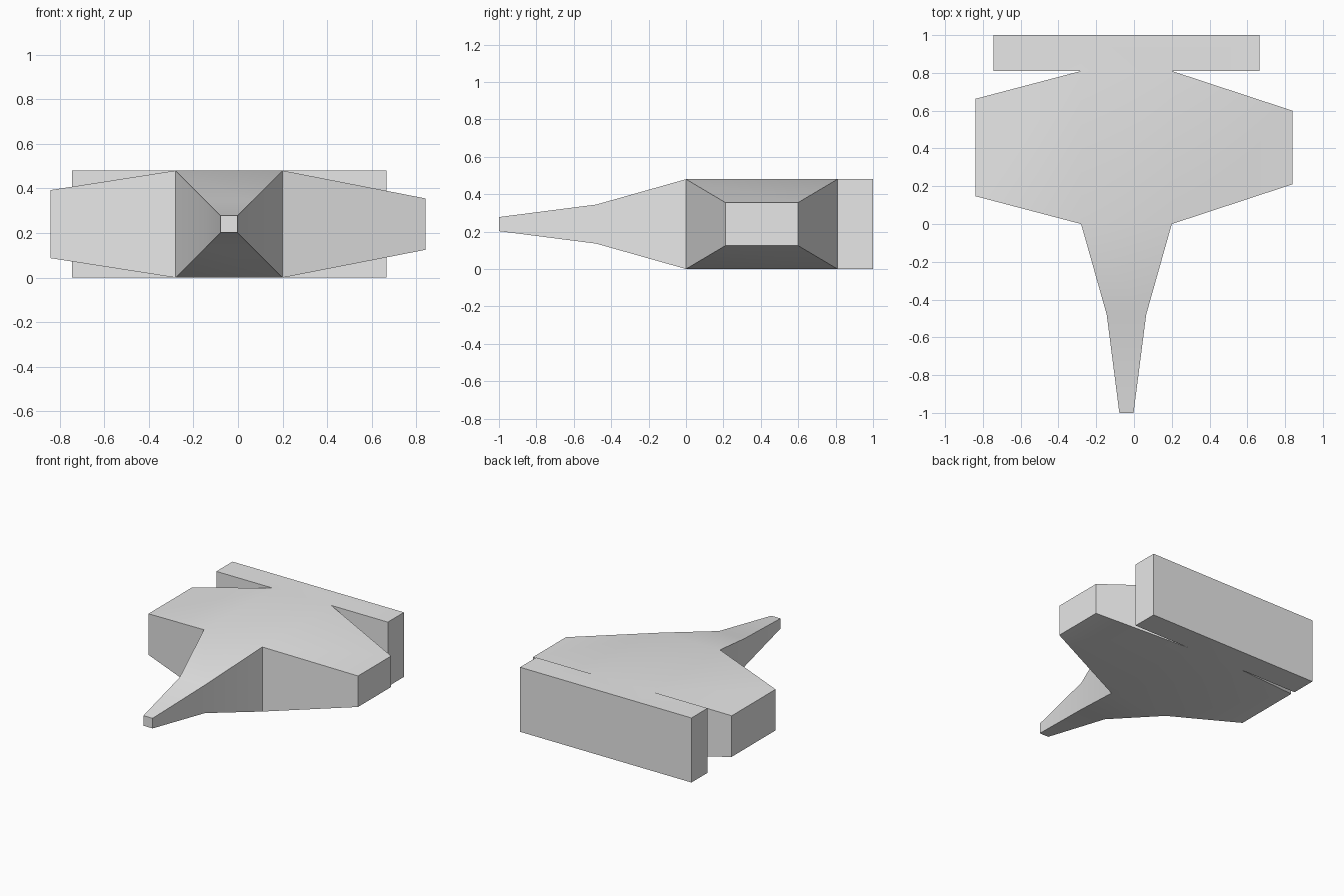
import bpy, bmesh, math
from mathutils import Vector, Matrix

if "Cube" in bpy.data.objects:
    bpy.data.objects.remove(bpy.data.objects["Cube"], do_unlink=True)

grey = bpy.data.materials.new("light grey")
grey.use_nodes = True
grey.diffuse_color = (0.8, 0.8, 0.8, 1)
grey.node_tree.nodes["Principled BSDF"].inputs["Base Color"].default_value = (0.8, 0.8, 0.8, 1)

bm = bmesh.new()


def extrude(face, distance, scale=1.0):
    """Push a face out along its normal, taper its end, return the end face."""
    face.normal_update()
    step = face.normal * distance
    new = bmesh.ops.extrude_discrete_faces(bm, faces=[face])["faces"][0]
    centre = new.calc_center_median()
    for v in new.verts:
        v.co = centre + (v.co - centre) * scale + step
    new.normal_update()
    return new


def facing(direction, faces):
    return max(faces, key=lambda f: f.normal.dot(Vector(direction)))


# Central block
size = Vector((0.48, 0.81, 0.48))
bmesh.ops.create_cube(bm, size=1, matrix=Matrix.Translation((-0.04, 0.405, 0.24))
                      @ Matrix.Diagonal(size).to_4x4())
bm.normal_update()
sides = {name: facing(d, bm.faces) for name, d in {
    "left": (1, 0, 0), "right": (-1, 0, 0),
    "front": (0, -1, 0), "back": (0, 1, 0)}.items()}

# Tapered wings, the left one longer and narrower
extrude(sides["left"], 0.64, 0.48)
extrude(sides["right"], 0.56, 0.636)

# Two-stage nose
extrude(extrude(sides["front"], 0.48, 0.435), 0.52, 0.36)

# Rear crossbar, pushed back and then out to both sides
rear = extrude(sides["back"], 0.19)
bm.normal_update()
ring = [f for e in rear.edges for f in e.link_faces if f is not rear]
ends = [facing((s, 0, 0), ring) for s in (1, -1)]
for end in ends:
    extrude(end, 0.465)

mesh = bpy.data.meshes.new("winged_body")
bm.to_mesh(mesh)
bm.free()
mesh.materials.append(grey)
body = bpy.data.objects.new("winged_body", mesh)
bpy.context.collection.objects.link(body)

# Soft shading over the shallow bends only
bpy.ops.object.select_all(action="DESELECT")
body.select_set(True)
bpy.context.view_layer.objects.active = body
bpy.ops.object.shade_smooth_by_angle(angle=math.radians(30))
